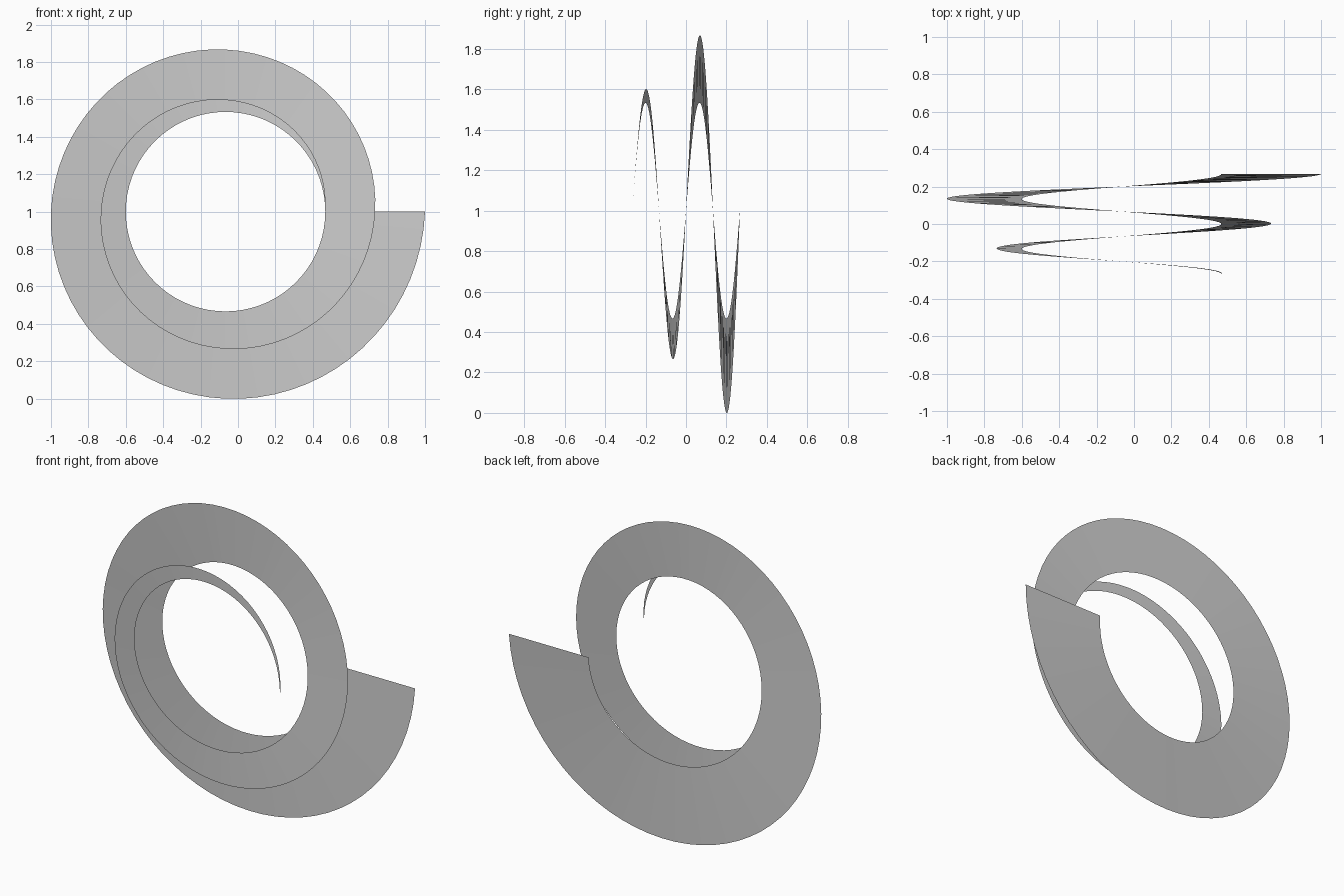
import bpy
import bmesh
from math import cos, sin, tau

cube = bpy.data.objects.get("Cube")
if cube:
    bpy.data.objects.remove(cube, do_unlink=True)

TURNS = 2
STEPS = 72 * TURNS
INNER = 0.5333      # constant inner radius
GROWTH = 0.2667     # outer radius gained per turn
PITCH = 0.2667      # depth travelled per turn
CENTRE_X, CENTRE_Z = -0.0667, 1.0

# Plain grey material
grey = bpy.data.materials.new("grey")
grey.use_nodes = True
colour = (0.6, 0.6, 0.6, 1.0)
grey.diffuse_color = colour
grey.node_tree.nodes["Principled BSDF"].inputs["Base Color"].default_value = colour


def rail_point(turn, radius):
    """Point on the helix after the given number of turns."""
    angle = turn * tau
    return (CENTRE_X + radius * cos(angle),
            PITCH * (turn - TURNS / 2),
            CENTRE_Z + radius * sin(angle))


# Open spiral ribbon that widens from a point as it winds backwards
bm = bmesh.new()
start = bm.verts.new(rail_point(0, INNER))
previous = None
for i in range(1, STEPS + 1):
    turn = TURNS * i / STEPS
    inner = bm.verts.new(rail_point(turn, INNER))
    outer = bm.verts.new(rail_point(turn, INNER + GROWTH * turn))
    if previous:
        bm.faces.new((previous[0], previous[1], outer, inner))
    else:
        bm.faces.new((start, outer, inner))
    previous = (inner, outer)

mesh = bpy.data.meshes.new("spiral_ribbon")
bm.to_mesh(mesh)
bm.free()
mesh.materials.append(grey)
ribbon = bpy.data.objects.new("spiral_ribbon", mesh)
bpy.context.collection.objects.link(ribbon)
